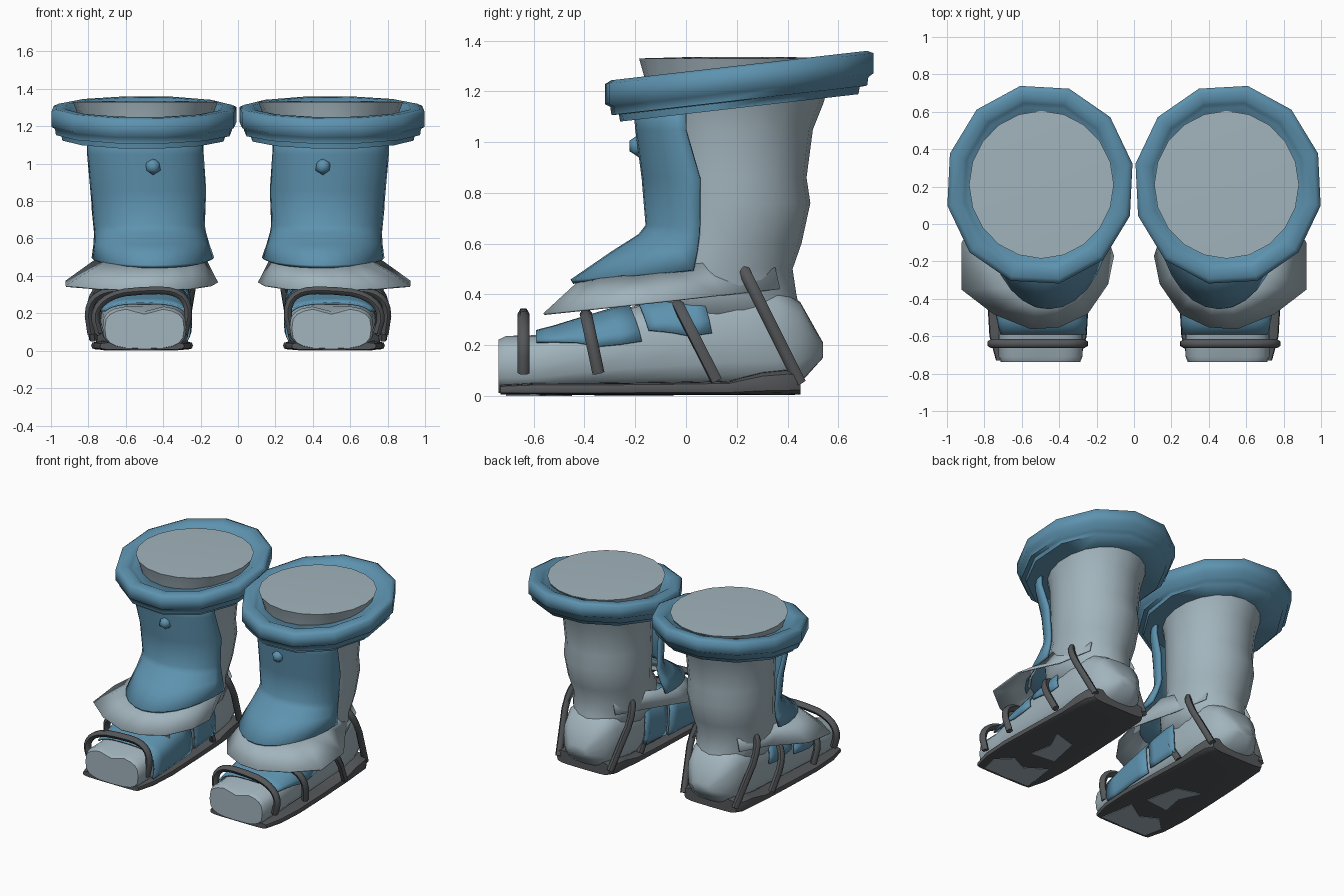
import bpy, bmesh, math
from math import sin, cos, pi, radians

if "Cube" in bpy.data.objects:
    bpy.data.objects.remove(bpy.data.objects["Cube"])


def material(name, rgb):
    m = bpy.data.materials.new(name)
    m.diffuse_color = (*rgb, 1)
    m.use_nodes = True
    m.node_tree.nodes["Principled BSDF"].inputs["Base Color"].default_value = m.diffuse_color
    return m


BLUE = material("steel blue", (0.11, 0.29, 0.43))
GREY = material("pale grey", (0.36, 0.455, 0.505))
DARK = material("charcoal", (0.088, 0.094, 0.10))


def finish(name, mesh, mat, thick=0, angle=40):
    """Link a mesh, shade it, thicken it if wanted and mirror it to the other boot."""
    mesh.materials.clear()
    mesh.materials.append(mat)
    mesh.shade_smooth()
    mesh.set_sharp_from_angle(angle=radians(angle))
    ob = bpy.data.objects.new(name, mesh)
    bpy.context.collection.objects.link(ob)
    if thick:
        s = ob.modifiers.new("thickness", 'SOLIDIFY')
        s.thickness, s.offset = thick, 0
    m = ob.modifiers.new("pair", 'MIRROR')
    m.use_mirror_merge = False
    return ob


def loft(name, rows, mat, closed=True, caps=True, loop=False, thick=0, angle=40):
    """Skin rows of points; closed joins each row, loop joins last row to first."""
    bm = bmesh.new()
    grid = [[bm.verts.new(p) for p in r] for r in rows]
    n = len(grid[0])
    pairs = list(zip(grid, grid[1:])) + ([(grid[-1], grid[0])] if loop else [])
    for a, b in pairs:
        for i in range(n if closed else n - 1):
            j = (i + 1) % n
            bm.faces.new((a[i], a[j], b[j], b[i]))
    if caps and closed and not loop:
        bm.faces.new(grid[0])
        bm.faces.new(grid[-1])
    bmesh.ops.recalc_face_normals(bm, faces=bm.faces)
    me = bpy.data.meshes.new(name)
    bm.to_mesh(me)
    bm.free()
    return finish(name, me, mat, thick, angle)


def power(v, e):
    return math.copysign(abs(v) ** e, v)


def arc(start, end, n):
    return [radians(start + (end - start) * i / n) for i in range(n + 1)]


FULL = arc(0, 360, 20)[:-1]

# Leg: stacked ellipses (z, front y, back y, half width)
leg = [(1.335, 0.0, 0.42, .20), (1.33, -.185, .605, .387), (1.26, -.165, .575, .36),
       (1.15, -.15, .54, .315), (1.05, -.12, .50, .295), (.86, -.11, .475, .285),
       (.76, -.11, .49, .288), (.6, -.12, .455, .272), (.5, -.2, .42, .262),
       (.4, -.2, .435, .25), (.28, -.2, .46, .21)]
loft("leg", [[(.495 + w * cos(a), (f + b) / 2 + (b - f) / 2 * sin(a), z) for a in FULL]
             for z, f, b, w in leg], GREY, angle=85)

# Foot: rounded box sections along y (y, bottom, top, half width)
FOOT = [(-.738, .012, .225, .212), (-.71, .008, .24, .224), (-.58, .01, .24, .226),
        (-.4, .02, .295, .235), (-.2, .02, .355, .235), (0, .02, .40, .23), (.2, .02, .45, .225),
        (.36, .03, .43, .205), (.45, .05, .37, .17), (.54, .15, .21, .07)]


def foot_at(y):
    for p, q in zip(FOOT, FOOT[1:]):
        if p[0] <= y <= q[0]:
            t = (y - p[0]) / (q[0] - p[0])
            return [u + (v - u) * t for u, v in zip(p, q)]


def section(row, angles, grow=0, cx=.5, e=.65):
    y, lo, hi, w = row
    return [(cx + (w + grow) * power(cos(a), e), y,
             (lo + hi) / 2 + ((hi - lo) / 2 + grow) * power(sin(a), e)) for a in angles]


foot = [section(r, FULL) for r in FOOT]
for r in foot[:2]:                       # dip between the two toe lobes
    for i, p in enumerate(r):
        if abs(p[0] - .5) < .05 and p[2] > .15:
            r[i] = (p[0], p[1], p[2] - .03)
loft("foot", foot, GREY, angle=60)

# Blue instep wraps, reaching lower on the inner side
# (name, start y, end y, outer lower angle at start, at end, inner end angle)
for name, y0, y1, low0, low1, inner_end in (("toe_wrap", -.59, -.225, 34, 4, 205),
                                            ("instep_wrap", -.19, .05, 13, 3, 198)):
    rows = []
    for i in range(6):
        t = i / 5
        low = low0 + (low1 - low0) * min(1, t * 1.6)
        lean = .055 * (t if low0 > 30 else 1)      # lower corners lean backwards
        angles = arc(low, inner_end, 18)
        row = section(foot_at(y0 + (y1 - y0) * t), angles, .014)
        rows.append([(x, y + lean * (1 - max(0, sin(a))), z)
                     for (x, y, z), a in zip(row, angles)])
    loft(name, rows, BLUE, closed=False, thick=.012)

# Sole with raised heel (y, bottom, top, half width)
sole = [(-.73, .005, .045, .225), (-.6, .003, .052, .26), (-.4, .003, .052, .272),
        (-.1, .003, .055, .262), (.17, .003, .06, .25), (.30, .003, .095, .245),
        (.40, .003, .105, .24), (.452, .006, .10, .21)]
loft("sole", [section(r, FULL, 0, .513, .4) for r in sole], DARK)

# Pale worn patches under the sole
patches = {"toe_patch": [(.32, -.71), (.69, -.71), (.72, -.58), (.62, -.48), (.5, -.54), (.36, -.45)],
           "arch_patch": [(.40, -.34), (.58, -.36), (.55, -.2), (.62, -.05), (.45, -.1)]}
for name, pts in patches.items():
    loft(name, [[(x, y, z) for x, y in pts] for z in (0, .005)], GREY)

# Shin guard: half shells (edge z, front z, edge y, front y, centre x, half width)
guard = [(1.16, 1.16, 0, -.20, .497, .30), (1.05, 1.05, .0, -.19, .495, .302),
         (.86, .86, .055, -.165, .48, .30), (.67, .67, .055, -.15, .475, .288),
         (.63, .63, .053, -.18, .47, .29),
         (.57, .56, .045, -.29, .463, .30), (.495, .45, .03, -.45, .455, .318)]
loft("shin_guard", [[(cx + w * cos(a), ye + (ye - yf) * sin(a), ze - (ze - zf) * abs(sin(a)))
                     for a in arc(180, 360, 14)]
                    for ze, zf, ye, yf, cx, w in guard], BLUE, closed=False, thick=.02, angle=70)

# Guard rivet
bm = bmesh.new()
bmesh.ops.create_icosphere(bm, subdivisions=1, radius=.046)
bmesh.ops.translate(bm, verts=bm.verts, vec=(.455, -.184, .985))
me = bpy.data.meshes.new("rivet")
bm.to_mesh(me)
bm.free()
finish("rivet", me, BLUE, angle=90)

# Ankle skirt: flaring flap at the front that hugs the ankle towards the heel
outer = [(.31, .37), (.235, .14), (.11, -.17), (.14, -.32), (.25, -.48), (.4, -.55),
         (.55, -.56), (.75, -.48), (.92, -.35), (.92, -.1), (.765, .14), (.69, .37)]
inner = [(.36, .34)] + [(.47 + .28 * cos(a), .06 + .46 * sin(a))
                        for a in arc(180, 360, 9)] + [(.64, .34)]
loft("ankle_skirt", [[(x, y, .475 + .10 * (y + .4)) for x, y in inner],
                     [(x, y, .322 + .107 * (y + .56)) for x, y in outer]],
     GREY, closed=False, thick=.008)

# Cuff: stepped 12-sided ring, tilted up towards the back (radius offset, height)
cuff = [(-.17, .025), (-.115, .028), (-.095, .04), (-.075, .052), (-.025, .052), (0, .04),
        (0, -.04), (-.02, -.052), (-.025, -.085), (-.055, -.087), (-.06, -.115), (-.24, -.115)]
ring = [radians(168 - 30 * k) for k in range(12)]
rows = []
for d, z in cuff:
    pts = [(.503 + (.506 + d) * cos(a), .21 + (.54 + d) * sin(a)) for a in ring]
    rows.append([(x, y, 1.25 + z + .115 * (y - .21)) for x, y in pts])
loft("cuff", rows, BLUE, loop=True, angle=75)


# Straps: tubes arching over the foot
def strap(name, low, high, cx, hw, e=.55, tuck=.1, skew=0):
    cu = bpy.data.curves.new(name, 'CURVE')
    cu.dimensions = '3D'
    cu.bevel_depth, cu.bevel_resolution, cu.use_fill_caps = .024, 1, True
    angles = arc(0, 180, 16)
    sp = cu.splines.new('POLY')
    sp.points.add(len(angles) - 1)
    for p, a in zip(sp.points, angles):
        t = power(sin(a), e) if 0 < a < pi - 1e-6 else 0
        bow = 1 - tuck * (1 - t) ** 2     # ends tuck in at the sole
        p.co = (cx + hw * bow * power(cos(a), e), low[0] + (high[0] - low[0]) * t,
                low[1] + (high[1] - low[1]) * t - skew * t * cos(a), 1)
    tmp = bpy.data.objects.new(name + "_path", cu)
    me = bpy.data.meshes.new_from_object(tmp)
    bpy.data.objects.remove(tmp)
    finish(name, me, DARK, angle=60)


strap("toe_strap", (-.64, .09), (-.64, .32), .515, .268, .65, .15, .03)
strap("mid_strap", (-.345, .09), (-.395, .325), .54, .27)
strap("instep_strap", (.12, .06), (-.04, .375), .53, .27)
strap("heel_strap", (.45, .05), (.215, .52), .503, .265, .32, .22)
